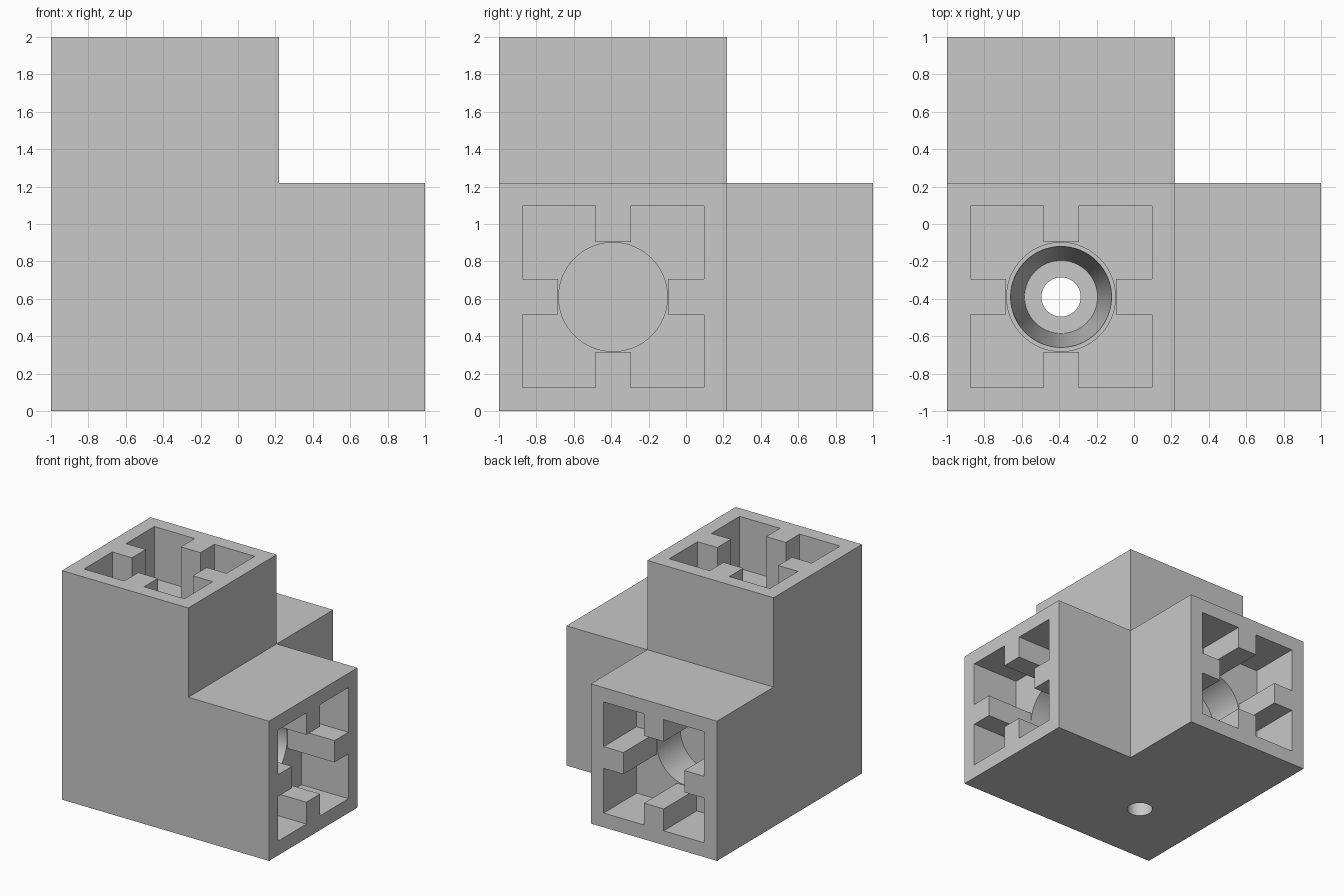
import bpy
import bmesh
from math import cos, sin, pi, radians
from mathutils import Matrix, Vector

if "Cube" in bpy.data.objects:
    bpy.data.objects.remove(bpy.data.objects["Cube"])

CENTRE = Vector((-0.39, -0.39, 0.61))   # where the three arm axes meet
HALF = 0.61                             # half width of an arm
END = 1.39                              # arm end, measured from the centre
FLOOR = 0.935                           # pocket floor, measured from the centre
POCKET, RIB, TIP = 0.485, 0.095, 0.294  # pocket half width, rib half width, rib tip

grey = bpy.data.materials.new("plain_grey")
grey.use_nodes = True
grey.diffuse_color = (0.58, 0.58, 0.58, 1)
grey.node_tree.nodes["Principled BSDF"].inputs["Base Color"].default_value = grey.diffuse_color


def add_object(name, bm):
    bmesh.ops.recalc_face_normals(bm, faces=bm.faces[:])
    mesh = bpy.data.meshes.new(name)
    bm.to_mesh(mesh)
    bm.free()
    mesh.materials.append(grey)
    obj = bpy.data.objects.new(name, mesh)
    bpy.context.collection.objects.link(obj)
    return obj


def loft(name, rings, turn):
    """Solid through matching rings of points along z, turned onto an arm."""
    bm = bmesh.new()
    loops = [[bm.verts.new(p) for p in ring] for ring in rings]
    n = len(loops[0])
    for a, b in zip(loops, loops[1:]):
        for i in range(n):
            j = (i + 1) % n
            bm.faces.new((a[i], a[j], b[j], b[i]))
    bm.faces.new(loops[0])
    bm.faces.new(loops[-1])
    bm.transform(Matrix.Translation(CENTRE) @ turn)
    return add_object(name, bm)


def circle(r, z, n=64):
    return [(r * cos(2 * pi * i / n), r * sin(2 * pi * i / n), z) for i in range(n)]


def ribbed_square(z):
    corner = [(TIP, RIB), (POCKET, RIB), (POCKET, POCKET), (RIB, POCKET), (RIB, TIP)]
    pts = []
    for _ in range(4):
        pts += [(x, y, z) for x, y in corner]
        corner = [(-y, x) for x, y in corner]
    return pts


# Body: a cube with arms pulled from three of its faces
bm = bmesh.new()
bmesh.ops.create_cube(bm, size=2 * HALF)
bm.normal_update()
arms = [f for f in bm.faces if sum(f.normal) > 0]
for face in bmesh.ops.extrude_discrete_faces(bm, faces=arms)["faces"]:
    face.normal_update()
    bmesh.ops.translate(bm, verts=face.verts[:], vec=face.normal * (END - HALF))
bmesh.ops.dissolve_limit(bm, angle_limit=0.01, verts=bm.verts[:], edges=bm.edges[:])
bm.transform(Matrix.Translation(CENTRE))
body = add_object("corner_connector", bm)

# Cutters: ribbed pocket and round bore per arm, screw hole below the upright one
cutters = []
for k, arm in enumerate(("upright", "side", "back")):
    turn = Matrix.Rotation(k * 2 * pi / 3, 4, Vector((1, 1, 1)))
    cutters.append(loft(arm + "_pocket_cutter",
                        [ribbed_square(FLOOR), ribbed_square(END + 0.1)], turn))
    bore = [(0.291, FLOOR + 0.05), (0.291, HALF)]
    if k == 0:
        bore += [(0.27, HALF), (0.195, -0.415), (0.105, -0.415), (0.105, -HALF - 0.1)]
    cutters.append(loft(arm + "_bore_cutter", [circle(r, z) for r, z in bore], turn))

for cutter in cutters:
    cutter.hide_render = True
    mod = body.modifiers.new(cutter.name, "BOOLEAN")
    mod.operation, mod.solver, mod.object = "DIFFERENCE", "EXACT", cutter

# Bake the cuts and drop the cutters
bpy.context.view_layer.update()
cut_mesh = bpy.data.meshes.new_from_object(
    body.evaluated_get(bpy.context.evaluated_depsgraph_get()))
body.modifiers.clear()
body.data = cut_mesh
for cutter in cutters:
    bpy.data.objects.remove(cutter)

bpy.ops.object.select_all(action="DESELECT")
body.select_set(True)
bpy.context.view_layer.objects.active = body
bpy.ops.object.shade_smooth_by_angle(angle=radians(30))
